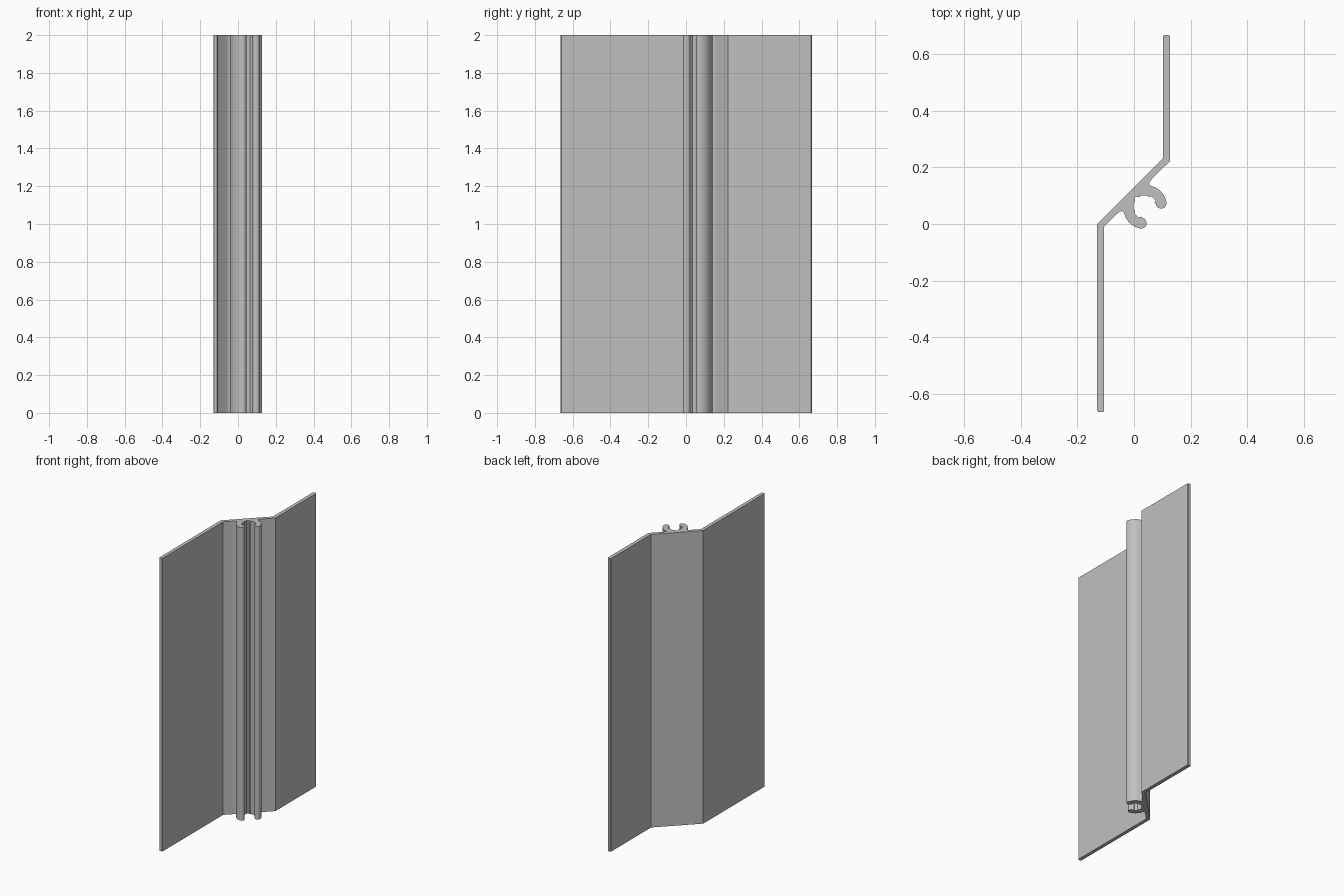
import bpy, bmesh
from math import sin, cos, radians

HEIGHT = 2.0
AXIS = 0.099                  # clip is symmetric about the line x + y = AXIS
CENTRE = (0.039, 0.060)       # centre of the clip ring

if "Cube" in bpy.data.objects:
    bpy.data.objects.remove(bpy.data.objects["Cube"], do_unlink=True)

grey = bpy.data.materials.new("plain grey")
grey.use_nodes = True
colour = (0.53, 0.53, 0.53, 1)
grey.diffuse_color = colour
grey.node_tree.nodes["Principled BSDF"].inputs["Base Color"].default_value = colour


def arc(centre, radius, start, end, steps):
    """Points along an arc, angles in degrees."""
    angles = [radians(start + (end - start) * i / steps) for i in range(steps + 1)]
    return [(centre[0] + radius * cos(a), centre[1] + radius * sin(a)) for a in angles]


def extrude_profile(name, points):
    """Closed outline pulled straight up to the full height."""
    bm = bmesh.new()
    base = bm.faces.new([bm.verts.new((x, y, 0)) for x, y in points])
    top = bmesh.ops.extrude_face_region(bm, geom=[base], use_keep_orig=True)
    verts = [g for g in top["geom"] if isinstance(g, bmesh.types.BMVert)]
    bmesh.ops.translate(bm, verts=verts, vec=(0, 0, HEIGHT))
    bmesh.ops.recalc_face_normals(bm, faces=bm.faces)
    mesh = bpy.data.meshes.new(name)
    bm.to_mesh(mesh)
    bm.free()
    mesh.materials.append(grey)
    obj = bpy.data.objects.new(name, mesh)
    bpy.context.collection.objects.link(obj)
    bpy.ops.object.select_all(action="DESELECT")
    obj.select_set(True)
    bpy.context.view_layer.objects.active = obj
    bpy.ops.object.shade_smooth_by_angle(angle=radians(28))
    return obj


# One half of the clip: root fillet, outer curve, rounded lip, faceted socket
half = [(-0.062, 0.034), (-0.050, 0.044), (-0.041, 0.046), (-0.036, 0.041)]
half += arc(CENTRE, 0.078, 207, 256, 8)
half += arc((0.025, 0.003), 0.0195, 270, 435, 10)
half += [(0.022, 0.026), (0.015, 0.023), (0.009, 0.030), (0.002, 0.035),
         (0.003, 0.044), (-0.001, 0.054), (-0.001, 0.073), (0.004, 0.080),
         (0.002, 0.091)]
clip = half + [(AXIS - y, AXIS - x) for x, y in reversed(half)]

# Two offset flanges joined by a diagonal web, with the clip on its front
flange_back = [(0.127, 0.222), (0.127, 0.662), (0.122, 0.667),
               (0.107, 0.667), (0.102, 0.662), (0.102, 0.231)]
flange_front = [(-0.130, 0.0), (-0.130, -0.660), (-0.126, -0.664),
                (-0.110, -0.664), (-0.106, -0.660), (-0.106, -0.010)]
extrude_profile("joint_strip", flange_front + clip + flange_back)
